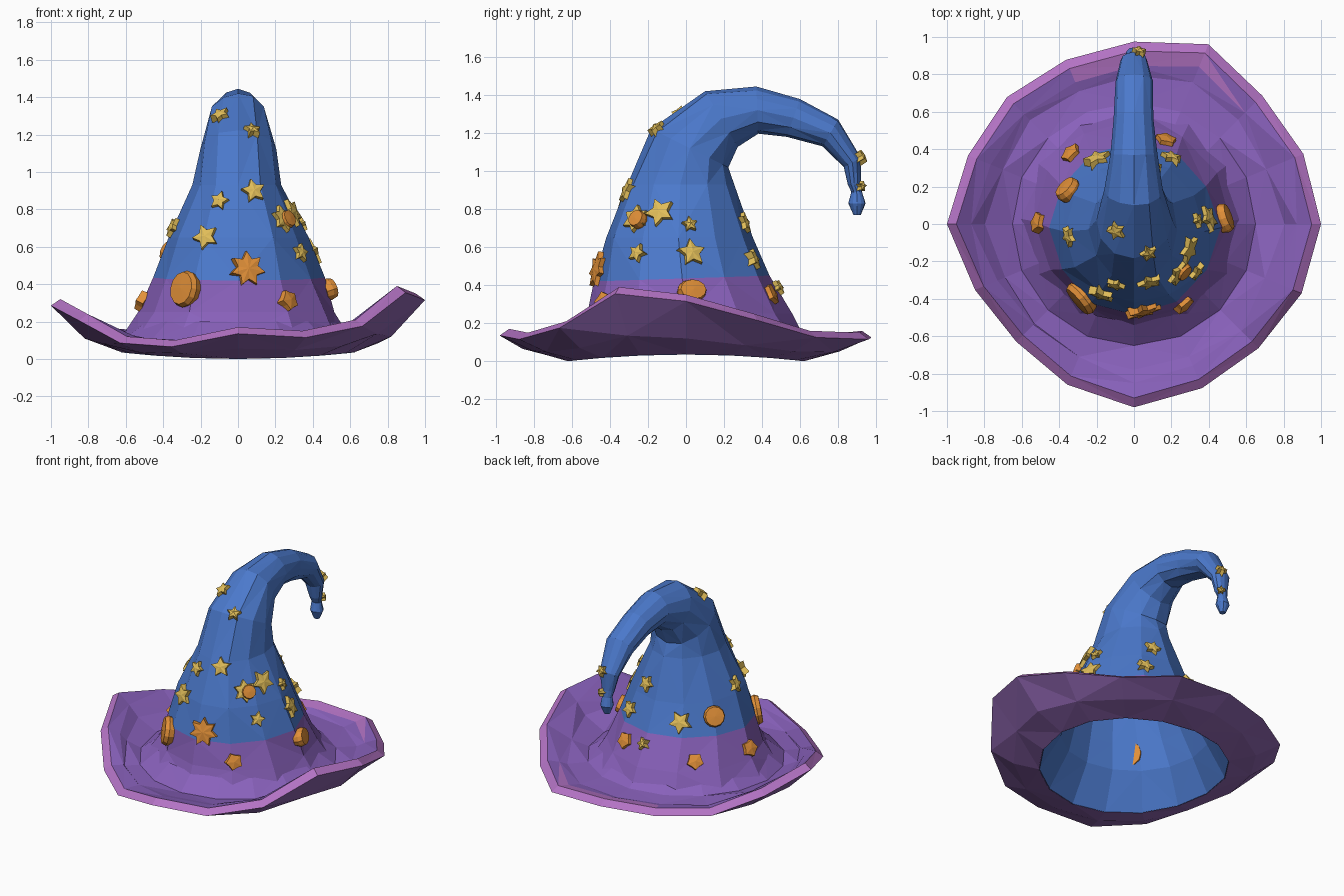
import bpy, bmesh, math, random
from mathutils import Vector
from mathutils.bvhtree import BVHTree

if "Cube" in bpy.data.objects:
    bpy.data.objects.remove(bpy.data.objects["Cube"])

random.seed(4)

def material(name, rgb):
    m = bpy.data.materials.new(name)
    m.diffuse_color = (*rgb, 1)
    m.use_nodes = True
    m.node_tree.nodes["Principled BSDF"].inputs["Base Color"].default_value = m.diffuse_color
    return m

BLUE = material("blue felt", (0.07, 0.19, 0.60))
PURPLE = material("purple felt", (0.25, 0.12, 0.50))
PLUM = material("plum underside", (0.27, 0.13, 0.43))
PINK = material("pink edge", (0.45, 0.17, 0.55))
GOLD = material("gold", (0.75, 0.51, 0.10))
ORANGE = material("orange", (0.76, 0.28, 0.04))

def make(name, bm, mats, rule=None):
    for f in bm.faces:
        if rule:
            f.material_index = rule(f)
    me = bpy.data.meshes.new(name)
    bm.to_mesh(me)
    ob = bpy.data.objects.new(name, me)
    for m in mats:
        me.materials.append(m)
    bpy.context.collection.objects.link(ob)
    return ob

def loft(rings, cap=False):
    """Skin a list of closed rings; returns bmesh with a face layer holding the band number."""
    bm = bmesh.new()
    band = bm.faces.layers.int.new("band")
    vs = [[bm.verts.new(p) for p in r] for r in rings]
    n = len(vs[0])
    for k in range(len(vs) - 1):
        for i in range(n):
            j = (i + 1) % n
            a, b, c, d = vs[k][i], vs[k][j], vs[k + 1][j], vs[k + 1][i]
            tris = ((a, b, c), (a, c, d)) if (i + k) % 2 else ((a, b, d), (b, c, d))
            for t in tris:
                bm.faces.new(t)[band] = k
    if cap:
        bm.faces.new(vs[-1])[band] = len(vs) - 1
    return bm, band

# Crown: front (y, z), back (y, z), half width in x
CROWN = [
    (-0.57, 0.12, 0.63, 0.12, 0.60), (-0.51, 0.25, 0.54, 0.25, 0.52),
    (-0.47, 0.42, 0.43, 0.45, 0.45), (-0.42, 0.65, 0.34, 0.65, 0.365),
    (-0.31, 0.93, 0.25, 0.93, 0.235), (-0.18, 1.22, 0.22, 1.02, 0.205),
    (0.10, 1.42, 0.27, 1.13, 0.155), (0.37, 1.44, 0.38, 1.20, 0.125),
    (0.60, 1.38, 0.53, 1.18, 0.105), (0.80, 1.27, 0.72, 1.13, 0.10),
    (0.92, 1.07, 0.83, 1.02, 0.07), (0.92, 0.94, 0.85, 0.93, 0.045),
    (0.925, 0.89, 0.87, 0.89, 0.035), (0.945, 0.83, 0.855, 0.83, 0.045),
    (0.92, 0.77, 0.88, 0.77, 0.02)]

def crown_ring(row, n=12, scale=1.0, jit=0.0):
    f, b = Vector((0, row[0], row[1])), Vector((0, row[2], row[3]))
    mid, half = (f + b) / 2, (b - f) / 2
    pts = []
    for i in range(n):
        a = 2 * math.pi * i / n
        s = scale * (1.01 + random.uniform(-jit, jit))
        pts.append(mid + s * (half * math.sin(a) + Vector((row[4] * math.cos(a), 0, 0))))
    return pts

bm, band = loft([crown_ring(r, jit=0.03) for r in CROWN], cap=True)
bmesh.ops.recalc_face_normals(bm, faces=bm.faces)
crown_tree = BVHTree.FromBMesh(bm)
make("crown", bm, [BLUE, PURPLE], lambda f: 1 if f[band] < 2 else 0)

# Brim: lip radius and height every 22.5 degrees, counter-clockwise from +x
LIP = [(1.0, .35), (.98, .25), (.97, .16), (1.04, .15), (.975, .16), (.95, .15),
       (.96, .16), (.96, .24), (1.0, .32), (.92, .24), (.89, .12), (.93, .10),
       (.98, .17), (.95, .15), (.94, .21), (.97, .39)]

def brim_ring(fn):
    pts = []
    for i, (r, z) in enumerate(LIP):
        a = math.tau * i / len(LIP)
        rr, zz = fn(r, z, a)
        pts.append((rr * math.cos(a), rr * math.sin(a), zz))
    return pts

BRIM = [
    lambda r, z, a: (0.53, 0.20),
    lambda r, z, a: (0.65, 0.115 + 0.015 * math.sin(a)),
    lambda r, z, a: (0.32 + r * 0.47 + random.uniform(-.02, .02), 0.10 + 0.38 * (z - 0.10)),
    lambda r, z, a: (r - 0.13, 0.10 + 0.70 * (z - 0.10)),
    lambda r, z, a: (r - 0.05, z),
    lambda r, z, a: (r, z - 0.035),
    lambda r, z, a: (0.32 + r * 0.5, 0.03 + 0.36 * (z - 0.10)),
    lambda r, z, a: (0.62, 0.035 * math.cos(a) ** 2)]

def brim_colour(f):
    c = f.calc_center_median()
    k = f[band]
    if k == 4 or (k == 3 and c.y > 0.7 and -0.3 < c.x < 0.5):
        return 1
    return 2 if k >= 5 else 0

bm, band = loft([brim_ring(fn) for fn in BRIM])
bmesh.ops.recalc_face_normals(bm, faces=bm.faces)
make("brim", bm, [PURPLE, PINK, PLUM], brim_colour)

# Lining: hollow inside of the crown, flaring out to the brim, facing inwards
inner = [[(0.625 * math.cos(math.tau * i / 16), 0.625 * math.sin(math.tau * i / 16),
           0.035 * math.cos(math.tau * i / 16) ** 2) for i in range(16)]]
inner += [crown_ring(r, n=16, scale=0.93) for r in CROWN[1:6]]
bm, band = loft(inner, cap=True)
bmesh.ops.recalc_face_normals(bm, faces=bm.faces)
bmesh.ops.reverse_faces(bm, faces=bm.faces)
make("lining", bm, [BLUE])

# Ornaments: solids with a flat back, sitting on the crown surface
def ornament(name, at, outline, levels, peak, mat):
    loc, nor, _, _ = crown_tree.find_nearest(Vector(at))
    rings = [[(x * s, y * s, h) for x, y in outline] for s, h in levels]
    bm, _ = loft(rings)
    n = len(outline)
    verts = list(bm.verts)
    top = bm.verts.new((0, 0, peak))
    for i in range(n):
        bm.faces.new((verts[i - n], verts[i - n + 1] if i < n - 1 else verts[-n], top))
    bm.faces.new(verts[:n][::-1])
    bmesh.ops.recalc_face_normals(bm, faces=bm.faces)
    ob = make(name, bm, [mat])
    ob.rotation_mode = 'QUATERNION'
    ob.rotation_quaternion = nor.to_track_quat('Z', 'Y')
    ob.location = loc

def star(at, size, mat=GOLD, points=5, waist=0.52, name="star"):
    turn = random.uniform(0, 1.2)
    pts = []
    for i in range(points * 2):
        r = size * (1 if i % 2 == 0 else waist)
        a = math.pi * i / points + turn
        pts.append((r * math.cos(a), r * math.sin(a)))
    ornament(name, at, pts, [(1, -0.02), (0.95, 0.024)], 0.032, mat)

def disc(at, size, squash=1.0):
    pts = [(size * math.cos(math.tau * i / 12), squash * size * math.sin(math.tau * i / 12))
           for i in range(12)]
    ornament("disc", at, pts, [(0.9, -0.02), (1, 0.015), (0.88, 0.042)], 0.046, ORANGE)

GOLD_STARS = [
    (-.18, -.40, .66, .075), (-.11, -.36, .86, .055), (.09, -.34, .91, .07),
    (-.12, -.06, 1.34, .055), (.09, -.18, 1.26, .05),
    (.33, -.15, .80, .085), (.34, .02, .72, .045), (.40, .03, .57, .08),
    (.34, -.26, .57, .055), (.10, .31, .73, .06), (.20, .36, .54, .06),
    (-.36, -.07, .71, .06), (-.20, .36, .55, .08), (0, .47, .38, .045),
    (.03, .93, 1.08, .04), (.03, .92, .92, .03)]
for x, y, z, s in GOLD_STARS:
    star((x, y, z), s)

# Big orange star, gold star over the disc, and chunky orange knobs
star((.06, -.50, .49), .10, ORANGE, 7, 0.6)
star((.26, -.28, .76), .08, GOLD, 6, 0.6)
for p in [(.29, -.45, .32), (.18, .48, .37), (-.36, .40, .33), (-.55, .02, .33)]:
    star(p, .06, ORANGE, 5, 0.75, "knob")

# Orange discs
for p, s, q in [((-.31, -.42, .38), .10, 1), ((.48, .03, .37), .08, .75),
                ((-.36, .19, .57), .072, 1), ((.27, -.26, .75), .05, 1)]:
    disc(p, s, q)
